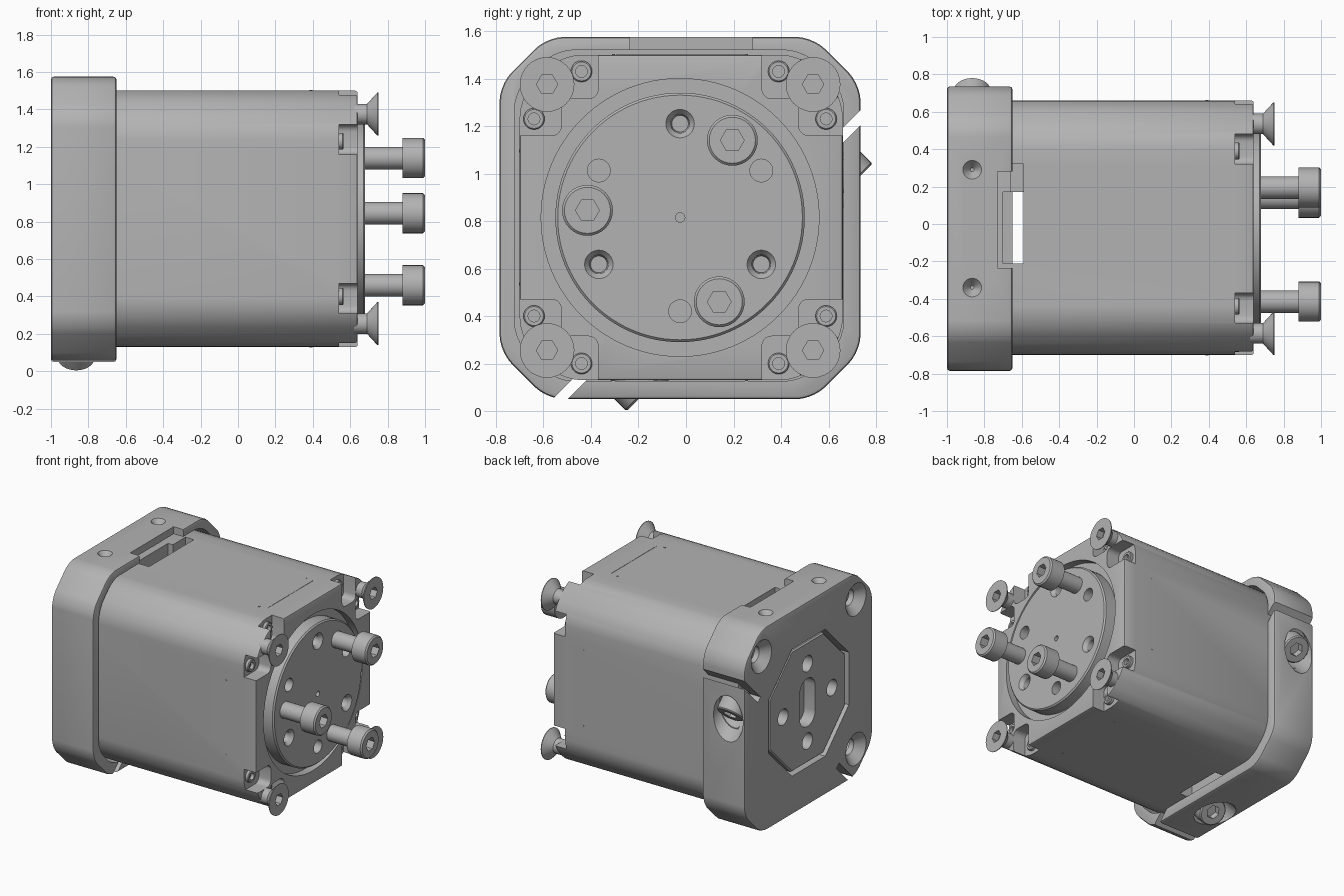
import bpy, bmesh, math
from mathutils import Matrix, Vector

CY, CZ = -0.025, 0.815          # main axis of the housing
X = Vector((1, 0, 0))

old = bpy.data.objects.get("Cube")
if old:
    bpy.data.objects.remove(old, do_unlink=True)

grey = bpy.data.materials.new("machined grey")
grey.use_nodes = True
grey.diffuse_color = (0.45, 0.45, 0.45, 1)
grey.node_tree.nodes["Principled BSDF"].inputs["Base Color"].default_value = grey.diffuse_color


def finish(name, bm):
    bmesh.ops.recalc_face_normals(bm, faces=bm.faces)
    mesh = bpy.data.meshes.new(name)
    bm.to_mesh(mesh)
    bm.free()
    mesh.materials.append(grey)
    ob = bpy.data.objects.new(name, mesh)
    bpy.context.collection.objects.link(ob)
    return ob


def prism(name, xs, ys, zs, chamfer=0, rounding=0, rim=0):
    """Box with chamfered, rounded long edges and softened end rims."""
    bm = bmesh.new()
    lo, hi = Vector((xs[0], ys[0], zs[0])), Vector((xs[1], ys[1], zs[1]))
    size = hi - lo
    bmesh.ops.create_cube(bm, size=1, matrix=Matrix.Translation((lo + hi) / 2) @ Matrix.Diagonal((*size, 1)))

    def along(e):
        return abs(e.verts[0].co.x - e.verts[1].co.x) > size.x / 2
    for width, segs in ((chamfer, 1), (rounding, 5)):
        if width:
            bmesh.ops.bevel(bm, geom=[e for e in bm.edges if along(e)], offset=width,
                            segments=segs, profile=0.5, affect='EDGES')
    if rim:
        bmesh.ops.bevel(bm, geom=[e for e in bm.edges if not along(e)], offset=rim,
                        segments=2, profile=0.5, affect='EDGES')
    return finish(name, bm)


def lathe(name, p, d, profile, n=32, turn=0):
    """Turned part: profile holds (radius, distance) pairs along direction d."""
    bm = bmesh.new()
    m = Matrix.Translation(p) @ Vector(d).to_track_quat('Z', 'Y').to_matrix().to_4x4()
    rings = []
    for r, h in profile:
        angles = [turn + math.tau * i / n for i in range(n)]
        rings.append([bm.verts.new(m @ Vector((r * math.cos(a), r * math.sin(a), h))) for a in angles])
    for a, b in zip(rings, rings[1:]):
        for i in range(n):
            bm.faces.new((a[i], a[(i + 1) % n], b[(i + 1) % n], b[i]))
    bm.faces.new(rings[0])
    bm.faces.new(rings[-1])
    return finish(name, bm)


def cut(ob, cutter, keep=False):
    mod = ob.modifiers.new("cut", 'BOOLEAN')
    mod.operation, mod.solver, mod.object = 'DIFFERENCE', 'EXACT', cutter
    bpy.context.view_layer.objects.active = ob
    bpy.ops.object.modifier_apply(modifier=mod.name)
    if not keep:
        bpy.data.objects.remove(cutter, do_unlink=True)


def at(x, dy, dz):
    return Vector((x, CY + dy, CZ + dz))


def hole(ob, p, d, r, depth, n=24, r_end=None):
    cut(ob, lathe("cutter", p, d, [(r, -0.01), (r, 0), (r if r_end is None else r_end, depth)], n))


corners = [(sy, sz) for sy in (-1, 1) for sz in (-1, 1)]

# Main housing
body = prism("motor_body", (-0.9, 0.64), (-0.70, 0.66), (0.13, 1.50), 0.17, 0.09, 0.012)
cut(body, lathe("cutter", at(0.58, 0, 0), X, [(0.585, 0), (0.585, 0.2)], 96))
for sy, sz in corners:
    for swap in (False, True):
        a, b = (0.5, 0.75), (0.345, 0.505)
        if swap:
            a, b = b, a
        ys = sorted((CY + sy * a[0], CY + sy * a[1]))
        zs = sorted((CZ + sz * b[0], CZ + sz * b[1]))
        cut(body, prism("cutter", (0.54, 0.8), ys, zs, 0, 0.04))
# Connector slot through the housing
cut(body, prism("cutter", (-0.70, -0.59), (-0.21, 0.17), (-0.1, 1.7)))
cut(body, prism("cutter", (-0.66, -0.59), (0.1, 0.32), (1.4, 1.7)))

# Small bosses in the corner pockets
for sy, sz in corners:
    for dy, dz in ((0.615, 0.415), (0.415, 0.615)):
        boss = lathe("pocket_boss", at(0.53, sy * dy, sz * dz), X, [(0.045, 0), (0.045, 0.03), (0.04, 0.035)], 20)
        hole(boss, at(0.565, sy * dy, sz * dz), -X, 0.025, 0.025, 16)

# Rear mounting bracket
bracket = prism("rear_bracket", (-1, -0.65), (-0.785, 0.735), (0.05, 1.575), 0.2, 0.07, 0.015)
cut(bracket, prism("cutter", (-0.9, -0.5), (-0.722, 0.664), (0.126, 1.52), 0.17, 0.08))
octagon = math.pi / 8
cut(bracket, lathe("cutter", at(-1.1, 0, 0), X, [(0.515, 0), (0.515, 0.3)], 8, octagon))
for dy, dz in ((0.72, 0.38), (-0.48, -0.74)):      # diagonal clamp gaps
    slit = prism("cutter", (-0.25, 0.25), (-0.36, 0.36), (-0.022, 0.022))
    s = 0.12 if dy > 0 else -0.12
    slit.matrix_world = Matrix.Translation(at(-0.85, dy + s, dz + s)) @ Matrix.Rotation(math.pi / 4, 4, 'X')
    bpy.context.view_layer.update()
    cut(bracket, slit)
for sy, sz in ((-1, -1), (-1, 1), (1, 1)):         # countersunk mounting holes
    cut(bracket, lathe("cutter", at(-1, sy * 0.56, sz * 0.56), X,
                       [(0.125, -0.01), (0.12, 0), (0.06, 0.06), (0.06, 0.13)]))
cut(bracket, prism("cutter", (-0.73, -0.5), (-0.235, 0.28), (1.45, 1.7)))
for dy in (-0.315, 0.315):
    hole(bracket, (-0.865, CY + dy, 1.575), (0, 0, -1), 0.05, 0.05, 24, 0.01)

# Octagonal rear plate
plate = lathe("octagon_plate", at(-0.95, 0, 0), X, [(0.48, -0.04), (0.49, -0.03), (0.49, 0.07)], 8, octagon)
for dy, dz in ((0.29, 0), (-0.29, 0), (0, 0.29), (0, -0.29)):
    hole(plate, at(-0.99, dy, dz), X, 0.06, 0.08)
cut(plate, prism("cutter", (-1.05, -0.9), (CY - 0.09, CY + 0.09), (CZ - 0.18, CZ + 0.18), 0, 0.085))

# Output disc
disc = lathe("output_disc", at(0.55, 0, 0), X, [(0.525, 0), (0.525, 0.12), (0.515, 0.13)], 96)
hole(disc, at(0.68, 0, 0), -X, 0.02, 0.05, 16)
for k in range(3):
    a = math.pi / 2 + k * math.tau / 3
    y, z = 0.395 * math.cos(a), 0.395 * math.sin(a)
    cut(disc, lathe("cutter", at(0.68, y, z), -X, [(0.06, -0.01), (0.06, 0), (0.04, 0.025), (0.035, 0.09)]))
    hole(disc, at(0.68, -y, -z), -X, 0.048, 0.08)


def socket(screw, p, d, r, depth):
    hole(screw, p, -Vector(d), r, depth, 6)


# Cylinder-head screws on the disc
for y, z in ((0.195, 1.14), (-0.415, 0.845), (0.14, 0.46)):
    p = Vector((0.66, y, z))
    screw = lathe("disc_screw", p, X, [(0.06, 0), (0.06, 0.22), (0.107, 0.22), (0.107, 0.33), (0.097, 0.34)])
    socket(screw, p + X * 0.34, X, 0.05, 0.06)

# Flat-head screws at the housing corners
for sy, sz in corners:
    p = at(0.62, sy * 0.56, sz * 0.56)
    screw = lathe("corner_screw", p, X, [(0.055, 0), (0.055, 0.07), (0.115, 0.125), (0.115, 0.13)])
    socket(screw, p + X * 0.13, X, 0.045, 0.05)

# Slanted clamp screws in round pockets
slant = Vector((0, 1, -1)).normalized()
for y, z in ((0.715, 0.97), (-0.18, 0.07)):
    p = Vector((-0.865, y, z))
    for part in (bracket, body):
        cut(part, lathe("cutter", p, slant, [(0.122, -0.1), (0.122, 0.3)]))
    screw = lathe("clamp_screw", p, slant, [(0.055, -0.2), (0.055, -0.1), (0.1, -0.1), (0.1, -0.008), (0.092, 0)])
    socket(screw, p, slant, 0.05, 0.05)

# Fine marks on the housing sides
prism("top_mark_line", (0.447, 0.453), (-0.295, 0.25), (1.498, 1.502))
for d in (-0.28, 0.28):
    for name, p, n in (("top", (0.39, CY + d, 1.5), (0, 0, 1)), ("bottom", (0.39, CY + d, 0.13), (0, 0, -1)),
                       ("right", (0.39, -0.7, CZ + d), (0, -1, 0)), ("left", (0.39, 0.66, CZ + d), (0, 1, 0))):
        lathe(name + "_mark", p, n, [(0.007, -0.003), (0.007, 0.003)], 10)

# Smooth shading with crisp edges
bpy.ops.object.select_all(action='DESELECT')
for ob in bpy.context.collection.objects:
    if ob.type == 'MESH' and ob.data.materials and ob.data.materials[0] == grey:
        ob.select_set(True)
        bpy.context.view_layer.objects.active = ob
bpy.ops.object.shade_smooth_by_angle(angle=math.radians(30))
